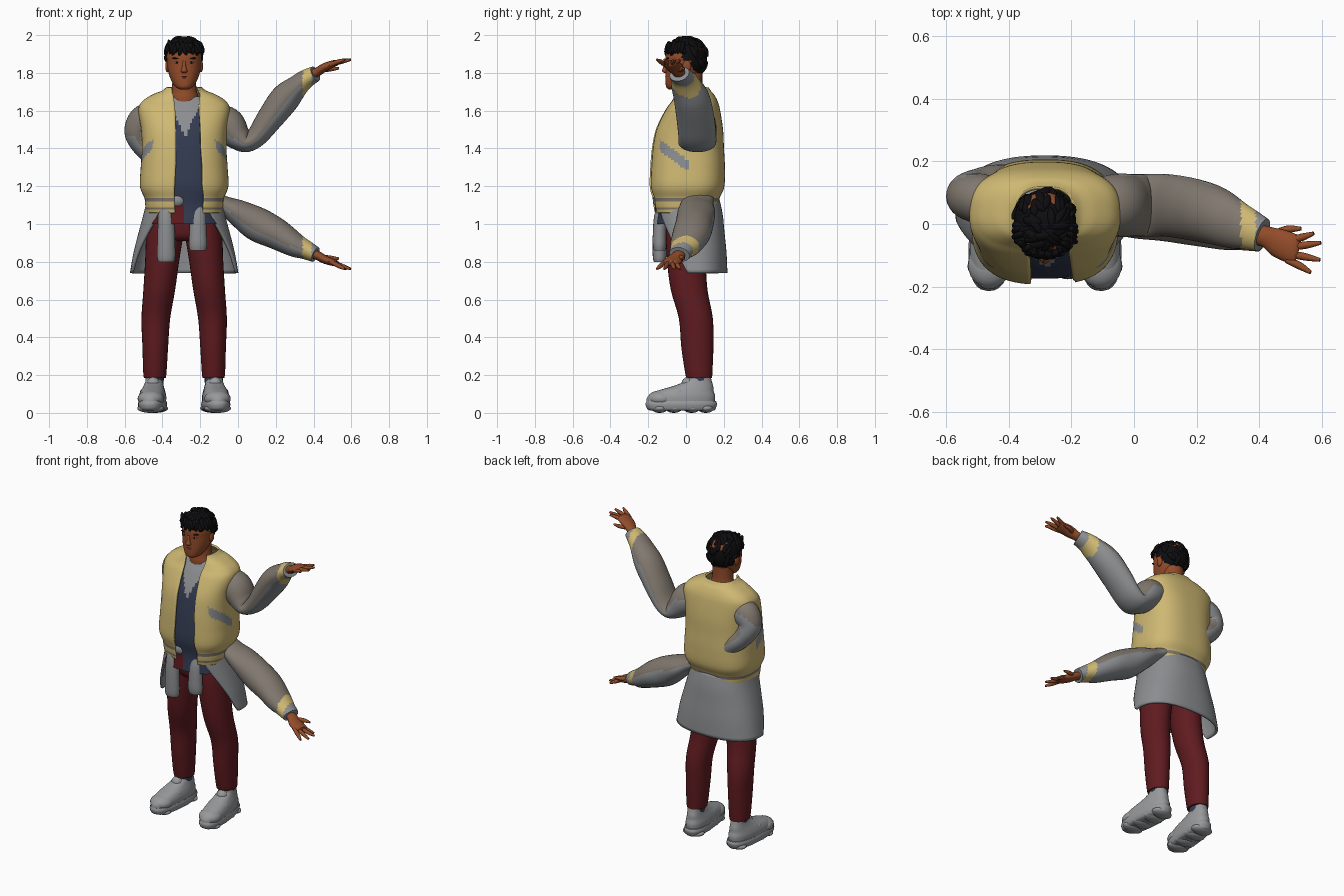
import bpy, bmesh, math, random
from mathutils import Vector, Matrix

random.seed(4)
if "Cube" in bpy.data.objects:
    bpy.data.objects.remove(bpy.data.objects["Cube"])
C = -0.285  # centre line of the body


def material(name, r, g, b):
    m = bpy.data.materials.new(name)
    m.use_nodes = True
    m.diffuse_color = (r, g, b, 1)
    m.node_tree.nodes["Principled BSDF"].inputs["Base Color"].default_value = (r, g, b, 1)
    return m


YELLOW = material("vest yellow", .62, .48, .17)
TAUPE = material("sleeve taupe", .22, .19, .16)
GRAY = material("cloth gray", .26, .27, .28)
SHOE = material("shoe gray", .31, .32, .33)
BLUE = material("shirt blue", .032, .043, .08)
RED = material("trouser red", .115, .011, .014)
SKIN = material("skin brown", .29, .072, .023)
LIP = material("lip brown", .2, .045, .022)
HAIR = material("hair black", .004, .004, .005)
EYE = material("eye white", .4, .36, .32)


def finish(name, bm, mats, rule=None, angle=50):
    bmesh.ops.recalc_face_normals(bm, faces=bm.faces)
    if rule:
        for f in bm.faces:
            f.material_index = rule(f.calc_center_median(), f.normal)
    me = bpy.data.meshes.new(name)
    bm.to_mesh(me)
    bm.free()
    for m in mats:
        me.materials.append(m)
    ob = bpy.data.objects.new(name, me)
    bpy.context.collection.objects.link(ob)
    bpy.ops.object.select_all(action='DESELECT')
    ob.select_set(True)
    bpy.context.view_layer.objects.active = ob
    bpy.ops.object.shade_smooth_by_angle(angle=math.radians(angle))
    return ob


def resample(st, steps):
    """Smooth curve through the stations."""
    out = []
    for i in range(len(st) - 1):
        p = [st[max(0, min(len(st) - 1, i + k))] for k in (-1, 0, 1, 2)]
        for s in range(steps):
            t = s / steps
            out.append([b + .5 * t * (c - a + t * (2*a - 5*b + 4*c - d + t * (3*(b - c) + d - a)))
                        for a, b, c, d in zip(*p)])
    return out + [list(st[-1])]


def loft(name, st, mats, rule=None, along=False, n=32, steps=4, e=1.0, thick=0):
    """Stations: x, y, z, two radii and optional front gap fractions (left, right)."""
    st = resample([tuple(s) + (0,) * (7 - len(s)) for s in st], steps)
    opened = any(s[5] > 0 for s in st)
    bm = bmesh.new()
    rings = []
    sp = lambda v: math.copysign(abs(v) ** e, v)
    for i, s in enumerate(st):
        c, u, v = Vector(s[:3]), Vector((1, 0, 0)), Vector((0, 1, 0))
        if along:
            t = (Vector(st[min(i + 1, len(st) - 1)][:3]) - Vector(st[max(i - 1, 0)][:3])).normalized()
            u = (v - t * t.dot(v)).normalized()
            v = u.cross(t)
        a0, a1 = (math.asin(max(0, min(g, 1)) ** (1 / e)) for g in s[5:7])
        span = 2 * math.pi - a0 - a1
        ring = []
        for k in range(n):
            a = a0 + span * k / (n - 1 if opened else n)
            ring.append(bm.verts.new(c + u * s[3] * sp(math.sin(a)) - v * s[4] * sp(math.cos(a))))
        rings.append(ring)
    for a, b in zip(rings, rings[1:]):
        for k in range(n - 1 if opened else n):
            j = (k + 1) % n
            bm.faces.new((a[k], a[j], b[j], b[k]))
    if not opened:
        bm.faces.new(rings[0])
        bm.faces.new(rings[-1])
    ob = finish(name, bm, mats, rule)
    if thick:
        mod = ob.modifiers.new("thickness", 'SOLIDIFY')
        mod.thickness, mod.offset = thick, 0
    return ob


def ball(name, c, r, mat, rot=None):
    bm = bmesh.new()
    bmesh.ops.create_uvsphere(bm, u_segments=20, v_segments=12, radius=1)
    m = Matrix.Translation(c) @ (rot or Matrix()) @ Matrix.Diagonal((*r, 1))
    bmesh.ops.transform(bm, matrix=m, verts=bm.verts)
    return finish(name, bm, [mat])


# Vest: open shell with hem stripes and slanted pockets
def vest_rule(c, n):
    if 1.12 < c.z < 1.14 or 1.075 < c.z < 1.09:
        return 1
    pocket = abs(c.x - C) > .12 and -.135 < c.y < .015 and abs(c.z - 1.316 + .75 * c.y) < .03
    return 2 if pocket else 0


loft("vest", [(C, 0, 1.06, .195, .16, .5, .25), (C, 0, 1.10, .2, .168, .5, .25),
              (C, 0, 1.14, .205, .173, .5, .25), (C, .005, 1.2, .228, .192, .42, .22),
              (C, .008, 1.3, .224, .192, .42, .2), (C, .01, 1.4, .218, .185, .4, .2),
              (C, .018, 1.5, .222, .172, .38, .2), (C, .035, 1.6, .236, .14, .33, .2),
              (C, .045, 1.645, .218, .118, .36, .24), (C, .045, 1.68, .165, .1, .5, .35),
              (C, .04, 1.7, .115, .088, .68, .55), (C, .035, 1.72, .09, .08, .8, .7)],
     [YELLOW, TAUPE, GRAY], vest_rule, n=130, steps=8, e=.74, thick=.012)


# Shirt with a gray neck insert, lower on the left side
def shirt_rule(c, n):
    if c.z > 1.46 + 2.2 * abs(c.x + .28):
        return 1
    return 2 if c.z < 1.1 and c.x < -.285 else 0


loft("shirt", [(C, -.015, 1.0, .2, .155), (C, -.01, 1.1, .185, .153), (C, -.005, 1.2, .203, .17),
               (C, 0, 1.3, .2, .165), (C, .008, 1.4, .195, .157), (C, .018, 1.5, .2, .143),
               (C, .035, 1.6, .19, .108), (C, .045, 1.645, .15, .088), (C, .045, 1.675, .1, .07)],
     [BLUE, GRAY, RED], shirt_rule, n=130, steps=9, e=.8)


# Sleeves with a banded cuff
def sleeve_rule(c, n):
    if .342 < c.x < .39:
        return 2
    return 0 if n.z > .3 * n.y and c.x < .342 else 1


SLEEVE = [TAUPE, GRAY, YELLOW]
loft("left_sleeve", [(-.13, .06, 1.55, .085, .08), (-.06, .06, 1.525, .1, .095), (0, .06, 1.46, .1, .072),
                     (.045, .06, 1.43, .1, .05), (.1, .06, 1.465, .1, .056), (.17, .05, 1.56, .1, .07),
                     (.25, .03, 1.665, .095, .078), (.32, 0, 1.735, .08, .058), (.36, -.015, 1.768, .068, .05),
                     (.41, -.035, 1.795, .055, .042)], SLEEVE, sleeve_rule, along=True, steps=7)
loft("right_sleeve", [(-.42, .06, 1.57, .07, .06), (-.49, .08, 1.55, .08, .085), (-.53, .09, 1.49, .072, .072),
                      (-.505, .105, 1.42, .07, .06), (-.42, .115, 1.34, .075, .06), (-.26, .08, 1.2, .08, .05),
                      (-.1, .06, 1.115, .085, .045), (0, .055, 1.06, .1, .07), (.1, .045, 1.0, .1, .09),
                      (.2, .03, .95, .1, .083), (.3, 0, .89, .085, .065), (.355, -.018, .865, .068, .052),
                      (.41, -.035, .838, .055, .042)], SLEEVE, sleeve_rule, along=True, steps=7)


# Hands: flat palm, four spread fingers and a thumb
def hand(side, z, mid, tip):
    loft(side + "_palm", [(.37, -.03, z, .035, .025), (.42, -.04, z + mid * .3, .034, .024),
                          (.46, -.06, z + mid * .7, .046, .022), (.51, -.08, z + mid, .047, .018),
                          (.525, -.085, z + mid, .035, .011)], [SKIN], along=True, n=16)
    for i, (x, y) in enumerate([(.575, -.03), (.598, -.06), (.595, -.115), (.565, -.155)]):
        y0 = -.055 - .02 * i
        loft(f"{side}_finger_{i + 1}", [(.49, y0, z + mid * .9, .011, .011),
                                        ((x + .5) / 2, (y + y0) / 2, z + (mid + tip) / 2, .012, .012),
                                        (x, y, z + tip, .006, .006)], [SKIN], along=True, n=8)
    loft(side + "_thumb", [(.44, -.04, z + mid * .5, .015, .015), (.49, -.018, z + mid * .55, .013, .013),
                           (.535, -.015, z + mid * .6, .006, .006)], [SKIN], along=True, n=8)


hand("left", 1.785, .065, .085)
hand("right", .85, -.055, -.088)

# Jacket tied round the waist: open skirt, knot and hanging sleeves
loft("tied_jacket", [(C, .01, 1.13, .19, .16, .55, .55), (C, .015, 1.05, .208, .172, .65, .65),
                     (C, .025, .95, .235, .172, .82, .82), (C, .035, .85, .26, .172, .93, .93),
                     (C, .045, .74, .28, .167, .99, .99)], [GRAY], n=56, e=.85, thick=.015)
ball("knot", (-.32, -.14, 1.125), (.045, .035, .04), GRAY)
for side, x, z in (("right", -.38, .8), ("left", -.212, .86)):
    loft(side + "_hanging_sleeve", [(x, -.12, 1.12, .035, .025), (x, -.135, 1.04, .042, .034),
                                    (x, -.14, .94, .046, .036), (x, -.14, z + .03, .048, .036),
                                    (x, -.14, z, .042, .03)], [GRAY], n=20)

# Trousers, socks and chunky shoes
loft("hips", [(C, .01, .91, .08, .09), (C, .01, .95, .17, .125), (C, .01, 1.1, .178, .135)], [RED], e=.9)
for side, s in (("left", 1), ("right", -1)):
    leg = [(.155, .07, .185, .058, .068), (.155, .067, .22, .062, .073), (.153, .06, .35, .068, .085),
           (.15, .052, .5, .076, .09), (.132, .017, .65, .084, .097), (.117, .003, .8, .09, .103),
           (.102, .005, .95, .098, .112), (.09, .01, 1.05, .09, .11)]
    loft(side + "_trouser_leg", [(C + s * x, y, z, a, b) for x, y, z, a, b in leg], [RED], n=28)
    loft(side + "_sock", [(C + s * .157, .07, .12, .045, .055), (C + s * .156, .07, .2, .05, .06)],
         [BLUE], n=16, steps=1)
    spot = Matrix.Translation((C + s * .165, 0, 0)) @ Matrix.Rotation(s * .09, 4, 'Z')
    shoe = [loft(side + "_shoe_upper", [(0, -.03, .04, .068, .18), (0, -.025, .085, .07, .18),
                                        (0, -.005, .115, .063, .152), (0, .035, .14, .053, .11),
                                        (0, .065, .165, .046, .073), (0, .075, .185, .044, .058)],
                 [SHOE], e=.85),
            loft(side + "_shoe_sole", [(0, -.02, .012, .06, .17), (0, -.025, .022, .069, .182),
                                       (0, -.025, .045, .074, .19), (0, -.025, .062, .07, .185)],
                 [SHOE], e=.78),
            ball(side + "_shoe_toe_cap", (0, -.13, .075), (.07, .075, .045), SHOE),
            ball(side + "_shoe_strap", (0, -.04, .11), (.066, .03, .032), SHOE),
            ball(side + "_shoe_tongue", (0, .01, .15), (.036, .035, .04), SHOE)]
    for k, y in enumerate((-.14, -.065, .03, .105)):
        shoe.append(ball(f"{side}_sole_lug_{k + 1}", (0, y, .024), (.071, .044, .024), SHOE))
    for ob in shoe:
        ob.matrix_world = spot

# Neck and head
loft("neck", [(C, .035, 1.62, .09, .075), (C, .03, 1.67, .078, .072), (C, .025, 1.71, .066, .062),
              (C, .025, 1.8, .06, .062)], [SKIN], n=24)
loft("head", [(C, -.065, 1.712, .022, .025), (C, -.055, 1.725, .045, .05), (C, -.035, 1.755, .066, .073),
              (C, -.018, 1.8, .083, .09), (C, -.005, 1.85, .09, .102), (C, 0, 1.9, .092, .106),
              (C, .005, 1.95, .075, .085), (C, .008, 1.975, .04, .045)], [SKIN], n=40, e=.92)
loft("nose", [(C, -.103, 1.80, .012, .012), (C, -.108, 1.81, .018, .019), (C, -.106, 1.83, .011, .015),
              (C, -.101, 1.865, .008, .008)], [SKIN], n=14)
ball("upper_lip", (C, -.1, 1.782), (.026, .01, .005), LIP)
ball("lower_lip", (C, -.098, 1.773), (.022, .011, .006), LIP)
for side, s in (("left", 1), ("right", -1)):
    ball(side + "_ear", (C + s * .089, .005, 1.835), (.011, .022, .032), SKIN)
    ball(side + "_eye", (C + s * .038, -.096, 1.855), (.014, .007, .005), EYE)
    ball(side + "_pupil", (C + s * .038, -.101, 1.855), (.006, .004, .005), HAIR)
    ball(side + "_eyebrow", (C + s * .04, -.096, 1.876), (.024, .009, .004), HAIR,
         Matrix.Rotation(-s * .1, 4, 'Y'))

# Hair: cap cut away at the face, covered in flat swept locks
middle = Vector((C, .005, 1.88))
size = Vector((.1, .106, .11))
bm = bmesh.new()
bmesh.ops.create_icosphere(bm, subdivisions=4, radius=1)
for v in bm.verts:
    v.co = middle + v.co * size
cut = [f for f in bm.faces if (lambda c: c.z < 1.915 and c.y < -.02 or c.z < 1.86 and c.y < .03)
       (f.calc_center_median())]
bmesh.ops.delete(bm, geom=cut, context='FACES')


def lock(place, aim, length, r):
    turn = Vector(aim).to_track_quat('Z', 'Y').to_matrix().to_4x4()
    m = Matrix.Translation(place) @ turn @ Matrix.Diagonal((r, r, length / 2, 1))
    bmesh.ops.create_icosphere(bm, subdivisions=2, radius=1, matrix=m)


for k in range(80):
    a, h = random.uniform(0, 2 * math.pi), random.uniform(-.55, .97)
    w = math.sqrt(1 - h * h)
    d = Vector((math.sin(a) * w, -math.cos(a) * w, h))
    if d.y < .3 and h < .38:
        continue
    side_way = d.cross(Vector((0, -.4, 1))).normalized()
    aim = side_way.cross(d) * -1 + side_way * random.uniform(-.8, .8)
    lock(middle + d * size * .96, aim, random.uniform(.06, .085), random.uniform(.013, .018))
for k in range(17):  # ragged fringe
    a = -1.35 + 2.7 * k / 16
    lock(middle + Vector((math.sin(a) * .094, -.002 - math.cos(a) * .104, random.uniform(.045, .06))),
         (math.sin(a) * .3 + random.uniform(-.6, .6), -.2, -1), random.uniform(.06, .085), .013)
finish("hair", bm, [HAIR], angle=60)
